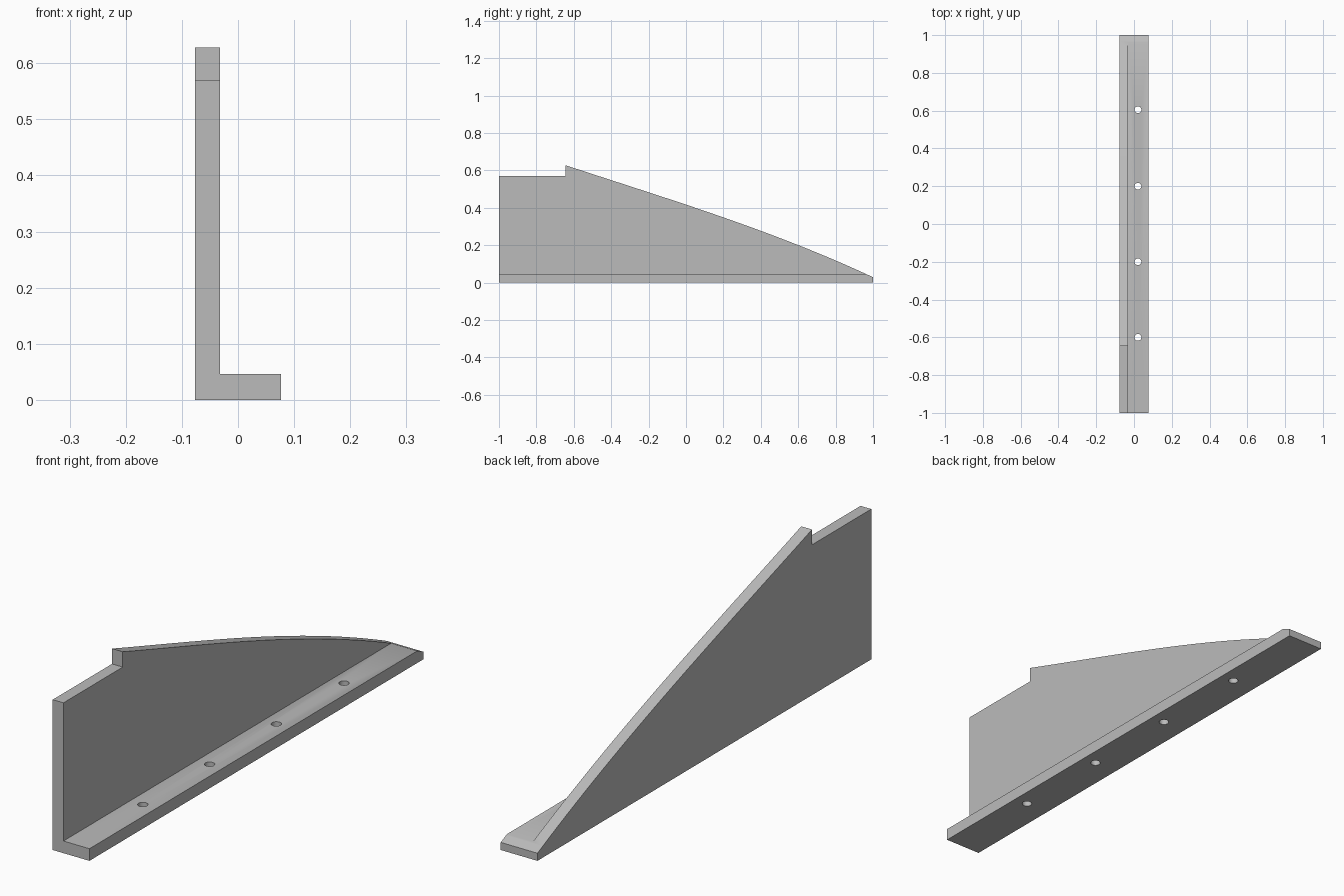
import bpy
import bmesh
from mathutils import Vector

cube = bpy.data.objects.get("Cube")
if cube:
    bpy.data.objects.remove(cube, do_unlink=True)

grey = bpy.data.materials.new("plain_grey")
grey.use_nodes = True
grey.diffuse_color = (0.5, 0.5, 0.5, 1)
grey.node_tree.nodes["Principled BSDF"].inputs["Base Color"].default_value = (0.5, 0.5, 0.5, 1)


def prism(name, points, sweep):
    """Closed solid made by sweeping a flat outline."""
    bm = bmesh.new()
    face = bm.faces.new([bm.verts.new(p) for p in points])
    swept = bmesh.ops.extrude_face_region(bm, geom=[face])["geom"]
    moved = [v for v in swept if isinstance(v, bmesh.types.BMVert)]
    bmesh.ops.translate(bm, verts=moved, vec=Vector(sweep))
    bmesh.ops.recalc_face_normals(bm, faces=bm.faces)
    mesh = bpy.data.meshes.new(name)
    bm.to_mesh(mesh)
    bm.free()
    mesh.materials.append(grey)
    obj = bpy.data.objects.new(name, mesh)
    bpy.context.collection.objects.link(obj)
    return obj


def cut(target, cutter, operation):
    """Apply a boolean and discard the cutter."""
    cutter.hide_render = True
    mod = target.modifiers.new(operation.lower(), 'BOOLEAN')
    mod.operation = operation
    mod.solver = 'EXACT'
    mod.object = cutter
    bpy.context.view_layer.objects.active = target
    bpy.ops.object.modifier_apply(modifier=mod.name)
    bpy.data.objects.remove(cutter, do_unlink=True)


def slope(y):
    """Height of the gently bowed upper edge."""
    return 0.417 - 0.351 * y - 0.037 * y**2 - 0.025 * y * (y - 1) * (y + 0.645)


# Angle section: upright wall with a mounting flange at its foot
left, right, inner, thick = -0.077, 0.077, -0.032, 0.046
section = [(left, 0), (right, 0), (right, thick), (inner, thick), (inner, 0.8), (left, 0.8)]
bracket = prism("angle_bracket", [(x, -1, z) for x, z in section], (0, 2, 0))

# Side outline: notched shoulder at the front, bowed slope to the back
notch, steps = -0.645, 40
outline = [(1.1, -0.1), (-1.1, -0.1), (-1.1, 0.57), (notch, 0.57)]
for i in range(steps + 1):
    y = notch + (1.1 - notch) * i / steps
    outline.append((y, slope(y)))
side = prism("side_outline", [(-0.2, y, z) for y, z in outline], (0.4, 0, 0))
cut(bracket, side, 'INTERSECT')

# Screw holes along the flange
for y in (-0.6, -0.2, 0.2, 0.605):
    bpy.ops.mesh.primitive_cylinder_add(vertices=32, radius=0.018, depth=0.3,
                                        location=(0.021, y, 0))
    hole = bpy.context.object
    hole.name = "screw_hole"
    hole.data.materials.append(grey)
    cut(bracket, hole, 'DIFFERENCE')

# Smooth the bowed edge and holes while keeping corners crisp
bpy.ops.object.select_all(action='DESELECT')
bracket.select_set(True)
bpy.context.view_layer.objects.active = bracket
bpy.ops.object.shade_smooth_by_angle(angle=0.5)
